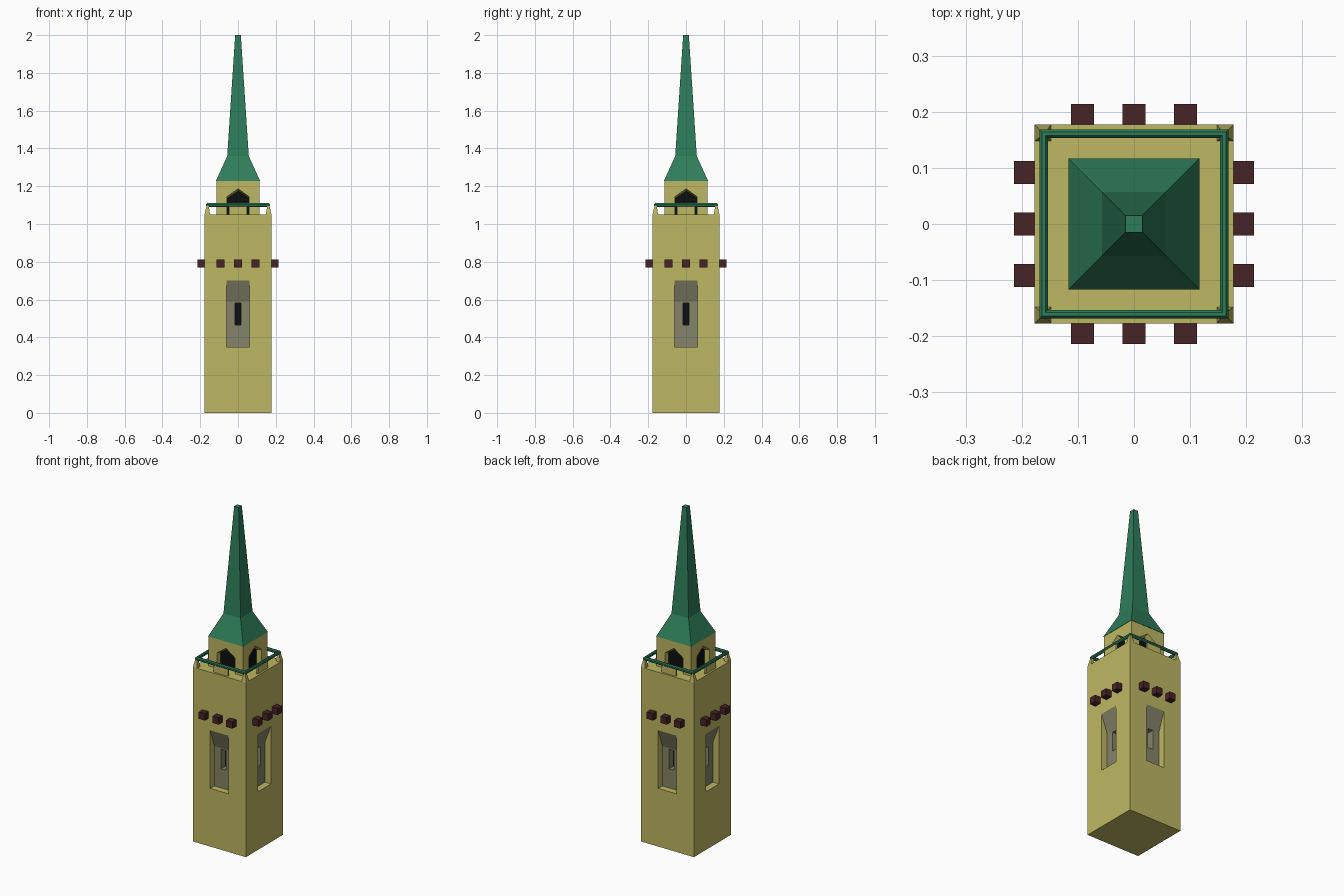
import bpy, bmesh, math
from mathutils import Matrix, Vector

if "Cube" in bpy.data.objects:
    bpy.data.objects.remove(bpy.data.objects["Cube"])


def material(name, rgb):
    m = bpy.data.materials.new(name)
    m.diffuse_color = (*rgb, 1)
    m.use_nodes = True
    m.node_tree.nodes["Principled BSDF"].inputs["Base Color"].default_value = m.diffuse_color
    return m


WALL = material("ochre wall", (0.515, 0.474, 0.122))
ROOF = material("green copper", (0.027, 0.205, 0.102))
STONE = material("grey stone", (0.238, 0.231, 0.144))
WOOD = material("dark brown wood", (0.061, 0.017, 0.019))
DARK = material("black opening", (0.004, 0.005, 0.005))


def finish(name, bm, mats):
    bmesh.ops.remove_doubles(bm, verts=bm.verts[:], dist=1e-5)
    bmesh.ops.recalc_face_normals(bm, faces=bm.faces[:])
    me = bpy.data.meshes.new(name)
    bm.to_mesh(me)
    bm.free()
    for m in mats:
        me.materials.append(m)
    ob = bpy.data.objects.new(name, me)
    bpy.context.collection.objects.link(ob)
    return ob


def turns():
    return [Matrix.Rotation(i * math.pi / 2, 3, 'Z') for i in range(4)]


def square_loft(name, profile, mat, closed=False):
    """Loft square rings given as (half width, height)."""
    bm = bmesh.new()
    rings = [[bm.verts.new((sx * r, sy * r, z)) for sx, sy in
              ((-1, -1), (1, -1), (1, 1), (-1, 1))] for r, z in profile]
    pairs = list(zip(rings, rings[1:]))
    if closed:
        pairs.append((rings[-1], rings[0]))
    else:
        bm.faces.new(rings[0])
        bm.faces.new(rings[-1])
    for a, b in pairs:
        for i in range(4):
            j = (i + 1) % 4
            bm.faces.new((a[i], a[j], b[j], b[i]))
    return finish(name, bm, [mat])


def four_walls(name, loops, bridge_mats, cap_mat, closed, mats, fill_sides):
    """Bridge nested outlines on the front wall, then repeat on all four sides.
    Each loop is (y, [(x, z), ...])."""
    bm = bmesh.new()
    for rot in turns():
        rows = [[bm.verts.new(rot @ Vector((x, y, z))) for x, z in pts]
                for y, pts in loops]
        n = len(rows[0])
        for a, b, ids in zip(rows, rows[1:], bridge_mats):
            for i in range(n if closed else n - 1):
                j = (i + 1) % n
                f = bm.faces.new((a[i], a[j], b[j], b[i]))
                f.material_index = ids[i]
        bm.faces.new(rows[-1]).material_index = cap_mat
    bmesh.ops.remove_doubles(bm, verts=bm.verts[:], dist=1e-5)
    rim = [e for e in bm.edges if e.is_boundary]
    bmesh.ops.holes_fill(bm, edges=rim, sides=fill_sides)
    return finish(name, bm, mats)


def repeated_blocks(name, base, top, z0, z1, mat):
    """Tapered block between two xy rectangles, repeated on four sides."""
    bm = bmesh.new()
    for rot in turns():
        for x0, x1, y0, y1 in [base] if not isinstance(base, list) else base:
            t = top or (x0, x1, y0, y1)
            lo = [(x0, y0), (x1, y0), (x1, y1), (x0, y1)]
            hi = [(t[0], t[2]), (t[1], t[2]), (t[1], t[3]), (t[0], t[3])]
            a = [bm.verts.new(rot @ Vector((x, y, z0))) for x, y in lo]
            b = [bm.verts.new(rot @ Vector((x, y, z1))) for x, y in hi]
            bm.faces.new(a)
            bm.faces.new(b)
            for i in range(4):
                j = (i + 1) % 4
                bm.faces.new((a[i], a[j], b[j], b[i]))
    return finish(name, bm, [mat])


def rect(w, z0, z1):
    return [(-w, z0), (w, z0), (w, z1), (-w, z1)]


def arch(w, z0, shoulder, apex):
    return [(-w, z0), (-w, shoulder), (0, apex), (w, shoulder), (w, z0)]


# Shaft with sloped-top niches and slit windows
H = 0.177
four_walls("tower_shaft",
           [(-H, rect(H, 0, 1.05)),
            (-H, rect(0.061, 0.35, 0.70)),
            (-H + 0.04, rect(0.061, 0.35, 0.59)),
            (-H + 0.04, rect(0.017, 0.465, 0.583)),
            (-H + 0.08, rect(0.017, 0.465, 0.583))],
           [(0, 0, 0, 0), (0, 0, 1, 0), (1, 1, 1, 1), (1, 1, 1, 1)],
           2, True, [WALL, STONE, DARK], 4)

# Belfry with pointed openings
B = 0.115
four_walls("belfry",
           [(-B, [(-B, 1.05), (-B, 1.23), (0, 1.23), (B, 1.23), (B, 1.05)]),
            (-B, arch(0.059, 1.05, 1.145, 1.187)),
            (-B + 0.03, arch(0.057, 1.05, 1.137, 1.174))],
           [(0, 0, 0, 0), (0, 0, 0, 0)],
           1, False, [WALL, DARK], 8)

# Flared spire
square_loft("spire", [(0.117, 1.228), (0.057, 1.36), (0.015, 2.0)], ROOF)

# Gallery rail with its corner posts and middle panels
square_loft("gallery_rail",
            [(0.161 + 0.008 * math.cos(a), 1.10 + 0.011 * math.sin(a))
             for a in [math.radians(22.5 + 45 * i) for i in range(8)]],
            ROOF, closed=True)
repeated_blocks("corner_posts", (-0.177, -0.148, -0.177, -0.148),
                (-0.167, -0.155, -0.167, -0.155), 1.05, 1.097, WALL)
repeated_blocks("rail_panels", (-0.048, 0.048, -0.166, -0.156),
                None, 1.05, 1.095, WALL)

# Beam ends around the shaft
repeated_blocks("beam_ends",
                [(x - 0.0205, x + 0.0205, -0.214, -0.17)
                 for x in (-0.092, 0, 0.092)],
                None, 0.77, 0.811, WOOD)
